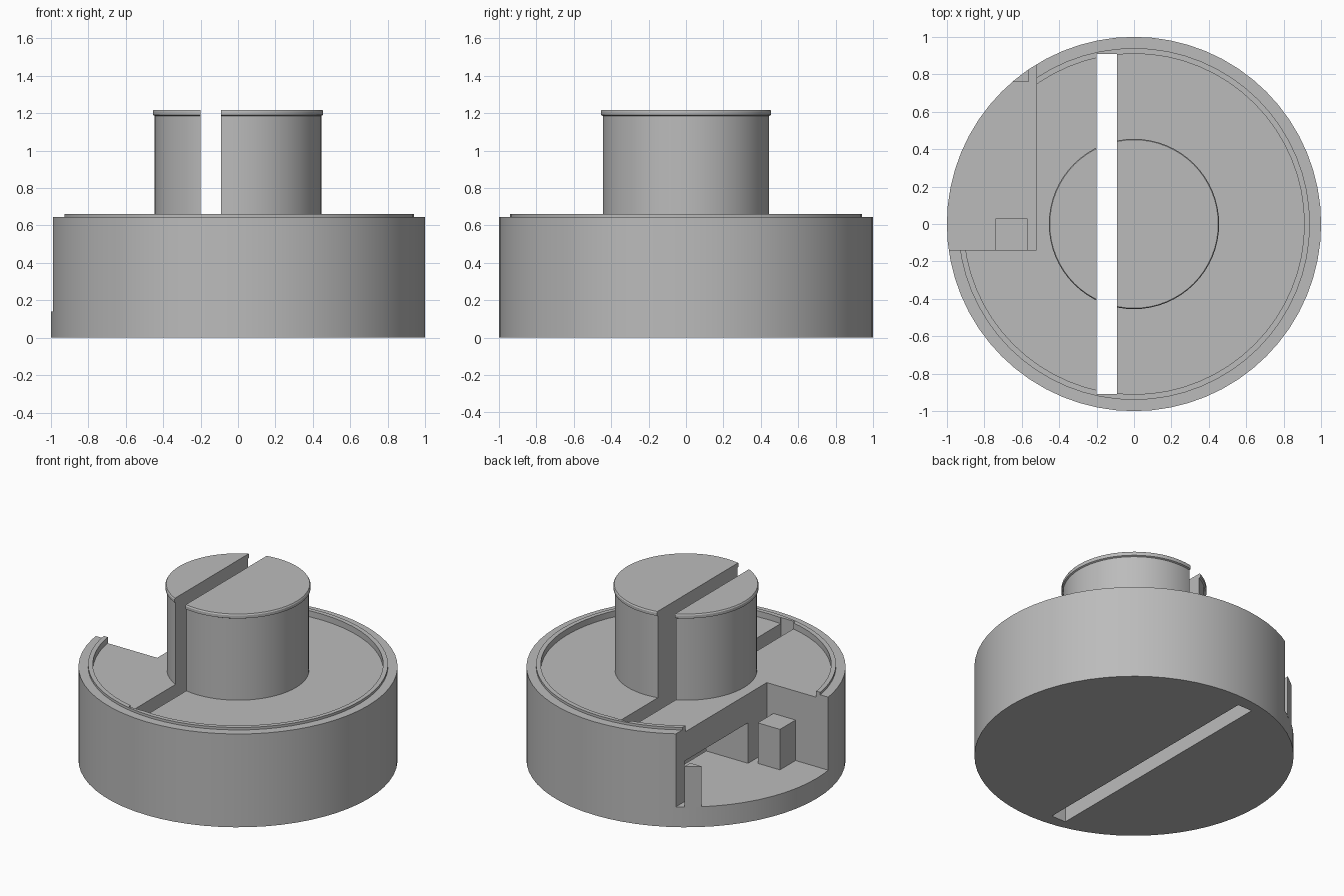
import bpy, bmesh, math

cube = bpy.data.objects.get("Cube")
if cube:
    bpy.data.objects.remove(cube, do_unlink=True)

grey = bpy.data.materials.new("plain grey")
grey.use_nodes = True
colour = (0.5, 0.5, 0.5, 1)
grey.diffuse_color = colour
grey.node_tree.nodes["Principled BSDF"].inputs["Base Color"].default_value = colour

FLOOR, SHELF = 0.14, 0.42   # pocket floor and underside of the upper deck


def make_object(name, bm):
    bmesh.ops.recalc_face_normals(bm, faces=bm.faces)
    mesh = bpy.data.meshes.new(name)
    bm.to_mesh(mesh)
    bm.free()
    mesh.materials.append(grey)
    obj = bpy.data.objects.new(name, mesh)
    bpy.context.collection.objects.link(obj)
    return obj


def prism(name, outline, z0, z1):
    """Extrude a flat outline upward."""
    bm = bmesh.new()
    face = bm.faces.new([bm.verts.new((x, y, z0)) for x, y in outline])
    up = bmesh.ops.extrude_face_region(bm, geom=[face])["geom"]
    verts = [g for g in up if isinstance(g, bmesh.types.BMVert)]
    bmesh.ops.translate(bm, verts=verts, vec=(0, 0, z1 - z0))
    return make_object(name, bm)


def box(name, x0, x1, y0, y1, z0, z1):
    return prism(name, [(x0, y0), (x1, y0), (x1, y1), (x0, y1)], z0, z1)


def lathe(name, profile, steps):
    """Revolve a radius/height profile around z."""
    bm = bmesh.new()
    verts = [bm.verts.new((r, 0, z)) for r, z in profile]
    edges = [bm.edges.new(pair) for pair in zip(verts, verts[1:])]
    bmesh.ops.spin(bm, geom=verts + edges, cent=(0, 0, 0), axis=(0, 0, 1),
                   angle=math.tau, steps=steps, use_merge=True)
    bmesh.ops.remove_doubles(bm, verts=bm.verts, dist=0.0001)
    return make_object(name, bm)


def activate(obj):
    bpy.ops.object.select_all(action="DESELECT")
    obj.select_set(True)
    bpy.context.view_layer.objects.active = obj


def cut(target, cutter):
    activate(target)
    mod = target.modifiers.new("cut", "BOOLEAN")
    mod.operation, mod.solver, mod.object = "DIFFERENCE", "EXACT", cutter
    bpy.ops.object.modifier_apply(modifier=mod.name)
    bpy.data.objects.remove(cutter, do_unlink=True)


# Round base with raised lip, recessed deck, stem and flanged cap
body = lathe("base_and_stem", [
    (0, 0), (1, 0), (1, 0.645), (0.94, 0.645), (0.94, 0.662), (0.91, 0.662),
    (0.91, 0.62), (0.445, 0.62), (0.445, 1.185), (0.455, 1.19),
    (0.455, 1.21), (0.45, 1.218), (0, 1.218)], 64)

# Slot through the full height
cut(body, box("slot_cutter", -0.2, -0.09, -0.908, 0.908, -0.1, 1.4))

# Open corner at the back
cut(body, box("corner_cutter", -1.2, -0.52, -0.14, 1.2, FLOOR, 1.4))

# Pocket under the deck, from the open corner to the slot
start, end, radius = math.acos(-0.15 / 0.92), math.acos(-0.55 / 0.92), 0.92
arc = [start + (end - start) * i / 8 for i in range(9)]
outline = [(-0.55, 0.065), (-0.15, 0.065)]
outline += [(radius * math.cos(a), radius * math.sin(a)) for a in arc]
cut(body, prism("pocket_cutter", outline, FLOOR, SHELF))

activate(body)
bpy.ops.object.shade_smooth_by_angle(angle=math.radians(25))

# Supports standing in the open corner
box("square_post", -0.74, -0.57, -0.14, 0.03, FLOOR - 0.01, SHELF)
prism("rim_post", [(-0.565, 0.76), (-0.565, 0.825), (-0.608, 0.793), (-0.65, 0.76)],
      FLOOR - 0.01, SHELF)
